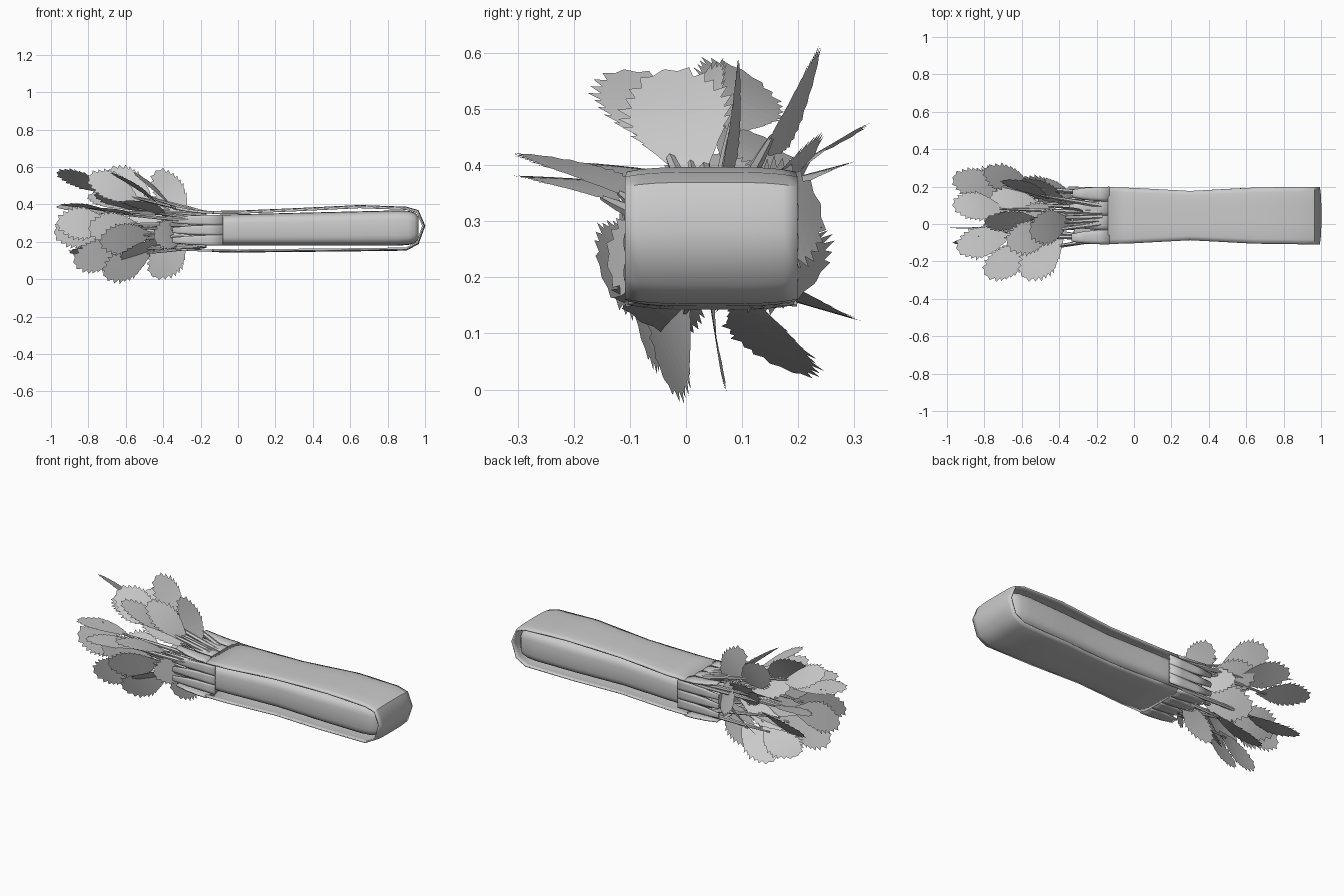
import bpy, math, random
from mathutils import Vector, Matrix

if "Cube" in bpy.data.objects:
    bpy.data.objects.remove(bpy.data.objects["Cube"])

random.seed(4)
CY, CZ = 0.045, 0.27
HUB = Vector((-0.24, CY, 0.28))


def make(name, verts, faces, thick=0, smooth=False):
    me = bpy.data.meshes.new(name)
    me.from_pydata([tuple(v) for v in verts], [], faces)
    me.validate()
    ob = bpy.data.objects.new(name, me)
    bpy.context.collection.objects.link(ob)
    if smooth:
        bpy.ops.object.select_all(action='DESELECT')
        bpy.context.view_layer.objects.active = ob
        ob.select_set(True)
        bpy.ops.object.shade_smooth_by_angle(angle=math.radians(50))
    if thick:
        m = ob.modifiers.new("thickness", 'SOLIDIFY')
        m.thickness = thick
        m.offset = 0
    return ob


def half_width(x):
    # gentle waist in the middle of the bunch
    return 0.153 - 0.022 * math.exp(-((x - 0.3) / 0.26) ** 2)


def strip(rows):
    n = len(rows[0])
    verts = [v for r in rows for v in r]
    faces = [(i * n + j, i * n + j + 1, (i + 1) * n + j + 1, (i + 1) * n + j)
             for i in range(len(rows) - 1) for j in range(n - 1)]
    return verts, faces


# Outer stalk wrapping over the top, around the root end and under the bottom
path = [(-0.14, 0.353), (0.0, 0.354), (0.3, 0.367), (0.65, 0.384), (0.9, 0.375),
        (0.96, 0.358), (0.989, 0.285), (0.96, 0.198), (0.9, 0.165),
        (0.6, 0.161), (0.3, 0.158), (0.0, 0.155), (-0.14, 0.157)]
N = 12
rows = []
for x, z in path:
    away = Vector((0.3 if x > 0.95 else 0, 0, 1 if z > CZ else -1)).normalized()
    if 0.27 < z < 0.3:
        away = Vector((1, 0, 0))
    row = []
    for j in range(N + 1):
        s = 2 * j / N - 1
        crown = 0.008 * (1 - abs(s) ** 4)
        row.append(Vector((x, CY + s * half_width(x), z)) + away * crown)
    rows.append(row)
make("outer_stalk", *strip(rows), thick=0.009, smooth=True)

# Rounded inner body, narrowing into the leaves
stations = [(-0.32, 0.62), (-0.24, 0.8), (-0.16, 0.93), (-0.08, 0.99), (0.0, 1), (0.3, 1),
            (0.6, 1), (0.85, 1), (0.91, 0.96), (0.945, 0.86), (0.965, 0.62)]
M = 32
verts, faces = [], []
for x, k in stations:
    zc = 0.262 + 0.012 * abs(x + 0.1)
    hz = (0.084 + 0.012 * max(0, x)) * k
    hy = (half_width(x) - 0.008) * (k * 0.6 + 0.4)
    for j in range(M):
        a = 2 * math.pi * j / M
        c, s = math.cos(a), math.sin(a)
        verts.append((x, CY + hy * math.copysign(abs(c) ** 0.5, c),
                      zc + hz * math.copysign(abs(s) ** 0.5, s)))
for i in range(len(stations) - 1):
    for j in range(M):
        faces.append((i * M + j, i * M + (j + 1) % M,
                      (i + 1) * M + (j + 1) % M, (i + 1) * M + j))
faces += [tuple(range(M)), tuple(range((len(stations) - 1) * M, len(stations) * M))]
make("inner_stalks", verts, faces, smooth=True)


# Tapering stalk ends, separated by narrow slits
def stalk_end(name, center, side, out, w, length):
    rows = []
    for t, k in ((0, 1), (0.3, 0.96), (0.65, 0.82), (1, 0.5)):
        c = center + Vector((-length * t, 0, 0)) + out * (0.024 * t * t)
        rows.append([c + side * (w * k * s) + out * (0.006 * (1 - s * s))
                     for s in (-1, -0.5, 0, 0.5, 1)])
    make(name, *strip(rows), thick=0.009, smooth=True)


Y, Z = Vector((0, 1, 0)), Vector((0, 0, 1))
for i in range(4):
    y = CY - 0.153 + 0.306 * (i + 0.5) / 4
    lean = Y * (i - 1.5) * 0.1
    L = 0.19 + 0.06 * random.random()
    stalk_end("top_stalk_end", Vector((-0.13, y, 0.354)), Y, Z + lean, 0.0385, L)
    stalk_end("bottom_stalk_end", Vector((-0.13, y, 0.152)), Y, Z * 0.4 + lean, 0.0385, L)
for sgn in (-1, 1):
    for i in range(3):
        z = 0.262 + (i - 1) * 0.054
        stalk_end("side_stalk_end", Vector((-0.08, CY + sgn * 0.143, z)), Z,
                  Y * sgn * 0.3, 0.028, 0.27)


# Flat jagged leaf from base to tip, with a slight bend, on a thin stem
def leaf(tip, roll):
    tip = Vector(tip)
    d = (tip - HUB).normalized()
    length = min(0.31, (tip - HUB).length * 0.85)
    width = 0.086 * random.uniform(0.92, 1.1)
    r = Vector((0, tip.y - CY, tip.z - CZ))
    n = (r - d * r.dot(d)).normalized()
    n = Matrix.Rotation(math.radians(roll), 3, d) @ n
    s = d.cross(n)
    base = tip - d * length

    def at(t, w):
        return base + d * (t * length) + n * (0.012 * math.sin(math.pi * t)) + s * w

    K = 24
    verts, faces = [], []
    for i in range(K + 1):
        t = i / K
        w = width * max(0, math.sin(math.pi * t ** 1.25)) ** 0.75 + 0.003
        tooth = 0 < i < K and i % 2 == 0
        w *= random.uniform(0.98, 1.12) if tooth else 0.86
        te = min(1, t + (0.055 if tooth else 0))
        verts += [at(te, -w), at(t, 0), at(te, w)]
    for i in range(K):
        a = 3 * i
        faces += [(a, a + 1, a + 4, a + 3), (a + 1, a + 2, a + 5, a + 4)]
    make("leaf", verts, faces)

    q = r.normalized()
    k = min(0.125 / max(abs(q.y), 0.01), 0.085 / max(abs(q.z), 0.01))
    start = Vector((-0.17, CY, 0.265)) + q * k
    joint = base + d * 0.06
    ax = (joint - start).normalized()
    u = ax.cross(Vector((0.1, 0.3, 1))).normalized()
    v = ax.cross(u)
    ring = [[c + (u * math.cos(h * math.pi / 3) + v * math.sin(h * math.pi / 3)) * rad
             for h in range(7)]
            for c, rad in ((start, 0.014), (start.lerp(joint, 0.6), 0.010), (joint, 0.005))]
    make("leaf_stem", *strip(ring), smooth=True)


# Tip position and roll about the leaf's own axis
leaves = [
    (-0.44, 0.095, 0.58, 82), (-0.56, -0.04, 0.57, 5), (-0.68, -0.11, 0.57, 30),
    (-0.97, 0.10, 0.57, 20), (-0.70, 0.235, 0.58, 75), (-0.80, 0.02, 0.55, -50),
    (-0.60, -0.28, 0.42, 75), (-0.80, -0.27, 0.38, 75), (-0.95, -0.13, 0.40, 60),
    (-0.97, 0.25, 0.39, -75), (-0.80, 0.295, 0.45, -85), (-0.48, 0.24, 0.33, 0),
    (-0.60, 0.23, 0.19, 20), (-0.90, 0.25, 0.14, 75), (-0.70, 0.19, 0.03, 55),
    (-0.46, 0.07, 0.015, 88), (-0.72, -0.04, 0.02, 50), (-0.88, -0.08, 0.09, 40),
    (-0.985, -0.02, 0.25, 15), (-0.45, -0.14, 0.22, 10), (-0.97, -0.10, 0.30, 0),
    (-0.74, -0.15, 0.20, 0), (-0.64, 0.03, 0.42, 0), (-0.77, 0.14, 0.45, 0),
    (-0.85, 0.12, 0.20, 0), (-0.63, -0.08, 0.12, -10), (-0.80, -0.12, 0.27, 0),
    (-0.62, 0.23, 0.42, 70),
]
for x, y, z, roll in leaves:
    leaf((x, y, z), roll)
